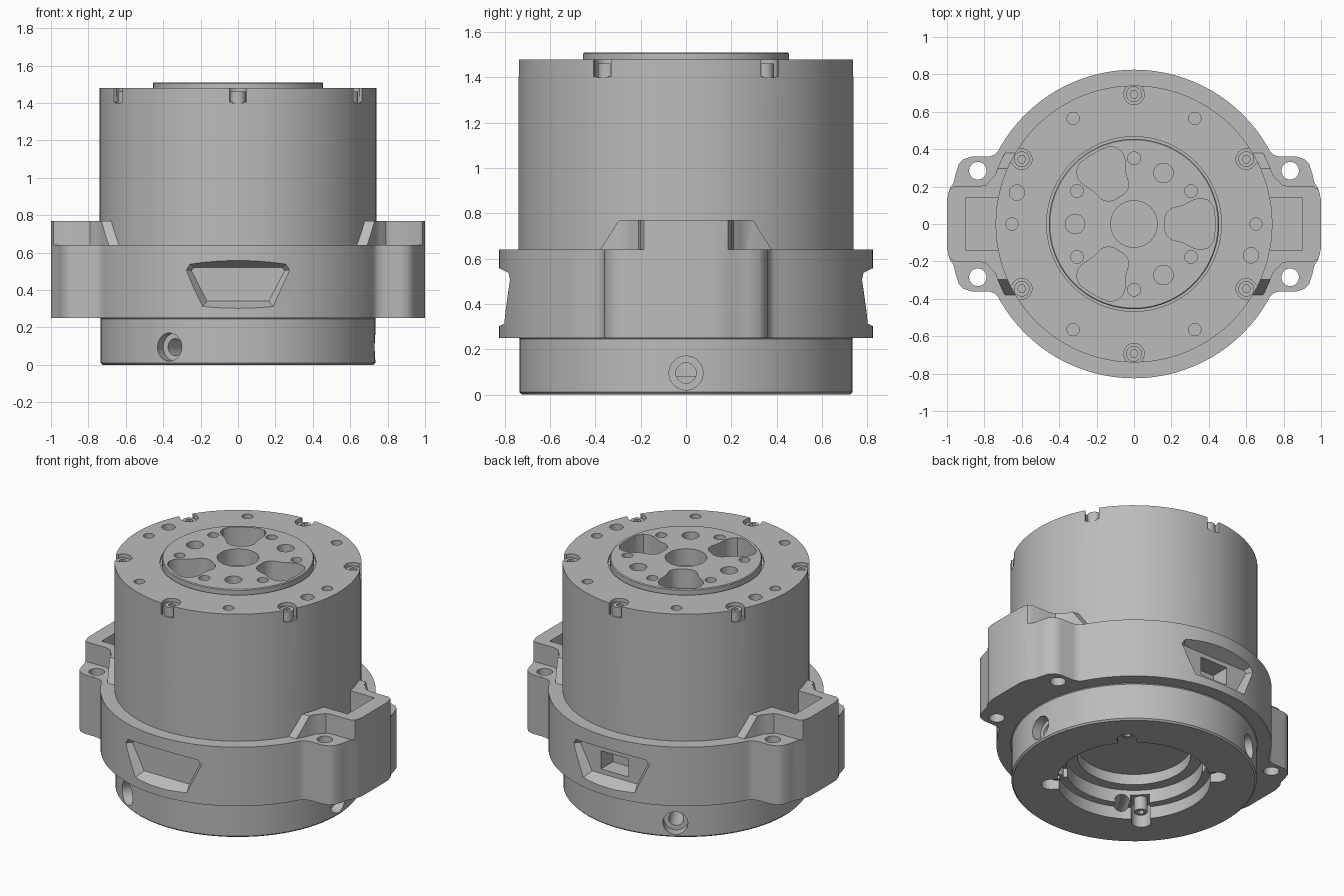
import bpy
import bmesh
from math import sin, cos, pi, radians
from mathutils import Matrix, Vector

default_cube = bpy.data.objects.get("Cube")
if default_cube:
    bpy.data.objects.remove(default_cube, do_unlink=True)

metal = bpy.data.materials.new("satin_grey_metal")
metal.use_nodes = True
grey = (0.5, 0.5, 0.5, 1)
metal.diffuse_color = grey
metal.node_tree.nodes["Principled BSDF"].inputs["Base Color"].default_value = grey


def finish(name, bm):
    """Turn a bmesh into a linked object with the metal material."""
    bmesh.ops.recalc_face_normals(bm, faces=bm.faces[:])
    mesh = bpy.data.meshes.new(name)
    bm.to_mesh(mesh)
    bm.free()
    mesh.materials.append(metal)
    obj = bpy.data.objects.new(name, mesh)
    bpy.context.collection.objects.link(obj)
    return obj


def loft(name, ring_a, ring_b):
    """Solid between two matching rings of 3D points."""
    bm = bmesh.new()
    a = [bm.verts.new(p) for p in ring_a]
    b = [bm.verts.new(p) for p in ring_b]
    bm.faces.new(a)
    bm.faces.new(b)
    count = len(a)
    for i in range(count):
        j = (i + 1) % count
        bm.faces.new((a[i], a[j], b[j], b[i]))
    return finish(name, bm)


def prism(name, outline, low, high):
    return loft(name, [(x, y, low) for x, y in outline], [(x, y, high) for x, y in outline])


def circle(radius, centre=(0, 0), sides=32):
    return [(centre[0] + radius * cos(2 * pi * i / sides),
             centre[1] + radius * sin(2 * pi * i / sides)) for i in range(sides)]


def polar(radius, degrees):
    return (radius * cos(radians(degrees)), radius * sin(radians(degrees)))


def box(name, x, y, z):
    return prism(name, [(x[0], y[0]), (x[1], y[0]), (x[1], y[1]), (x[0], y[1])], *z)


def turn(obj, degrees):
    obj.data.transform(Matrix.Rotation(radians(degrees), 4, "Z"))
    return obj


def boolean(target, tool, operation="DIFFERENCE"):
    """Apply a boolean and discard its tool."""
    mod = target.modifiers.new("cut", "BOOLEAN")
    mod.operation = operation
    mod.solver = "EXACT"
    mod.object = tool
    bpy.context.view_layer.objects.active = target
    bpy.ops.object.modifier_apply(modifier=mod.name)
    bpy.data.objects.remove(tool, do_unlink=True)


def lathe(name, profile, steps=96):
    bm = bmesh.new()
    verts = [bm.verts.new((r, 0, z)) for r, z in profile]
    edges = [bm.edges.new(pair) for pair in zip(verts, verts[1:])]
    bmesh.ops.spin(bm, geom=verts + edges, cent=(0, 0, 0), axis=(0, 0, 1),
                   angle=2 * pi, steps=steps, use_duplicate=False)
    bmesh.ops.remove_doubles(bm, verts=bm.verts[:], dist=0.0001)
    return finish(name, bm)


# Housing: stepped underside bore, base ring, barrel and raised output flange
housing = lathe("housing", [
    (0, .24), (.34, .24), (.34, .17), (.41, .17), (.41, .08), (.46, .08), (.46, 0),
    (.725, 0), (.735, .01), (.735, .245), (.74, .25), (.74, 1.48),
    (.467, 1.48), (.467, 1.465), (.455, 1.465), (.455, 1.505), (.45, 1.51), (0, 1.51)])

TOP = 1.6


def drill(radius, centre, floor, sides=24):
    boolean(housing, prism("drill", circle(radius, centre, sides), floor, TOP))


# Flange: centre hole, three large pockets, plain and threaded holes
drill(.125, (0, 0), 1.4, 48)
half_pocket = [(.165, .03), (.175, .06), (.2, .083), (.26, .098), (.32, .13),
               (.36, .137), (.4, .125), (.425, .09), (.432, .04)]
pocket = half_pocket + [(x, -y) for x, y in reversed(half_pocket)]
for angle in (0, 120, 240):
    boolean(housing, turn(prism("pocket", pocket, 1.38, TOP), angle))
    drill(.052, polar(.315, angle + 60), 1.43)
for angle in range(30, 390, 60):
    drill(.034, polar(.352, angle), 1.45)

# Barrel rim: threaded holes and two locating holes
for angle in range(0, 360, 60):
    drill(.033, polar(.652, angle), 1.43)
for angle in (165, -15):
    drill(.041, polar(.648, angle), 1.42)

# Rim screws seated in slots that open through the barrel side
for angle in range(30, 390, 60):
    seat = polar(.693, angle)
    drill(.055, seat, 1.4)
    boolean(housing, turn(box("slot", (.69, .8), (-.045, .045), (1.405, TOP)), angle))
    screw = prism("rim_screw", circle(.042, seat), 1.39, 1.462)
    boolean(screw, prism("socket", circle(.022, seat, 6), 1.43, TOP))

# Base: stepped radial holes and slots around the bore
for angle in (0, 120, 240):
    for radius, inner, outer in ((.075, .67, .8), (.045, .38, .7)):
        ring = circle(radius, (0, .095))
        hole = loft("radial_hole", [(inner, y, z) for y, z in ring],
                    [(outer, y, z) for y, z in ring])
        boolean(housing, turn(hole, angle))
for angle in range(45, 405, 90):
    boolean(housing, prism("bore_slot", circle(.058, polar(.5, angle)), -.1, .14))
    boolean(housing, turn(box("slot_mouth", (.38, .5), (-.057, .057), (-.1, .139)), angle))
    screw = prism("bore_screw", circle(.04, polar(.465, angle)), .05, .18)
    boolean(screw, prism("socket", circle(.022, polar(.465, angle), 6), 0, .09))

# Collar with two side ears
collar = prism("collar", circle(.825, sides=96), .25, .64)
quarter = [(.62, .5), (.69, .435), (.72, .395), (.745, .37), (.78, .36), (.87, .36),
           (.91, .347), (.937, .32), (.953, .27), (.965, .22), (.987, .185), (1, .13)]
side = quarter + [(x, -y) for x, y in reversed(quarter)]
ears = side + [(-x, -y) for x, y in side]
boolean(collar, prism("ears", ears, .25, .64), "UNION")

# Raised ear housings, blended to the barrel by sloped wings
raised = prism("raised", circle(.788, sides=96), .6, .77)
arm = [(.987, .185), (.96, .2), (.83, .2), (.79, .21), (.765, .24), (.7, .3)]
arm = list(reversed(arm))
arm_side = arm + [(1, .13)] + [(1, -.13)] + [(x, -y) for x, y in reversed(arm)]
boolean(raised, prism("arm", arm_side + [(-x, -y) for x, y in arm_side], .6, .77), "UNION")
slope = [(-.41, .59), (-.29, .78), (.29, .78), (.41, .59)]
wings = loft("wings", [(-1.1, y, z) for y, z in slope], [(1.1, y, z) for y, z in slope])
boolean(raised, wings, "INTERSECT")
boolean(collar, raised, "UNION")

# Barrel opening, ear pockets and mounting holes
boolean(collar, prism("barrel_bore", circle(.72, sides=96), .1, 1))
for sign in (-1, 1):
    xs = sorted((sign * .68, sign * .9))
    boolean(collar, box("ear_pocket", xs, (-.14, .14), (.5, 1)))
    for y in (-.285, .285):
        boolean(collar, prism("mount_hole", circle(.047, (sign * .835, y)), .1, 1))

# Tapered windows on the front and back of the collar
outer = [(.2, .3), (.32, .51), (.28, .56)]
inner = [(.165, .34), (.25, .505), (.235, .52)]


def window_ring(half, y):
    return [(x, y, z) for x, z in half] + [(-x, y, z) for x, z in reversed(half)]


for angle in (0, 180):
    window = loft("window", window_ring(outer, -.83), window_ring(inner, -.745))
    boolean(collar, turn(window, angle))

# Rectangular port inside the back window
for part in (collar, housing):
    boolean(part, box("port", (-.1, .1), (.62, .8), (.37, .49)))

# Smooth curved walls while keeping machined edges sharp
bpy.ops.object.select_all(action="DESELECT")
for obj in bpy.context.scene.objects:
    if obj.type == "MESH" and metal.name in obj.data.materials:
        obj.select_set(True)
bpy.context.view_layer.objects.active = housing
bpy.ops.object.shade_smooth_by_angle(angle=radians(30))
